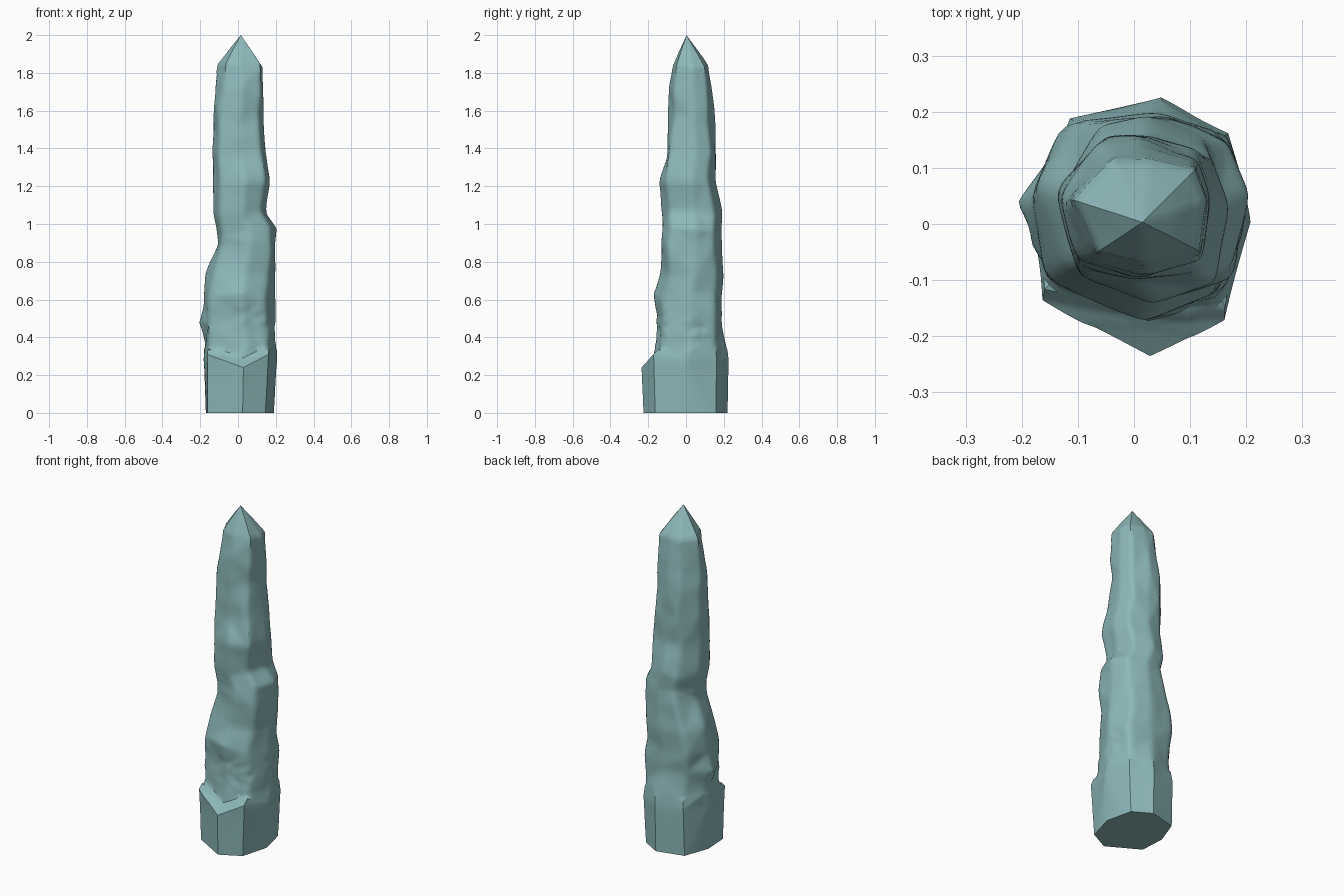
import bpy, bmesh, math, random
from mathutils import Vector, noise

random.seed(11)
if "Cube" in bpy.data.objects:
    bpy.data.objects.remove(bpy.data.objects["Cube"])

# Mineral colour
stone = bpy.data.materials.new("pale teal stone")
stone.use_nodes = True
colour = (0.27, 0.48, 0.49, 1)
stone.diffuse_color = colour
stone.node_tree.nodes["Principled BSDF"].inputs["Base Color"].default_value = colour

# Eight-sided cross-sections at the foot and shoulder, in a unit box
FOOT = [(-.95, -.52), (.08, -1), (.75, -.72), (1, 0),
        (.8, .72), (.2, 1), (-.7, .82), (-1, .15)]
SHOULDER = [(-.65, -.8), (.1, -1), (.9, -.75), (1, .2),
            (.85, .75), (.1, 1), (-.4, .97), (-1, .2)]
SHOULDER_Z = 1.84

# Height, x extents, y extents, unevenness
RINGS = [
    (0, -.17, .19, -.225, .22, 0),
    (.28, -.18, .205, -.235, .225, 0),
    (.36, -.18, .205, -.17, .215, .3),
    (.5, -.21, .2, -.16, .19, .7),
    (.61, -.185, .2, -.175, .19, .7),
    (.75, -.175, .2, -.14, .2, .8),
    (.88, -.108, .2, -.135, .195, .6),
    (.96, -.118, .205, -.13, .19, .6),
    (1.05, -.135, .15, -.13, .195, .6),
    (1.23, -.135, .17, -.145, .16, .4),
    (1.38, -.138, .148, -.103, .16, .8),
    (1.55, -.132, .138, -.098, .157, .8),
    (1.7, -.128, .133, -.095, .14, .6),
    (SHOULDER_Z, -.11, .13, -.068, .117, .3),
]


def fit(values, low, high):
    """Stretch values so that they span low to high."""
    a, b = min(values), max(values)
    return [low + (v - a) * (high - low) / (b - a) for v in values]


def wobble(amount):
    return random.uniform(-amount, amount)


# Shaft from stacked uneven rings
bm = bmesh.new()
rings = []
for z, x0, x1, y0, y1, rough in RINGS:
    pts = []
    for foot, shoulder in zip(FOOT, SHOULDER):
        p = Vector(foot).lerp(Vector(shoulder), z / SHOULDER_Z)
        r = 1 + wobble(.09 * rough)
        t = wobble(.09 * rough)
        pts.append((r * (p.x * math.cos(t) - p.y * math.sin(t)),
                    r * (p.x * math.sin(t) + p.y * math.cos(t))))
    xs = fit([p[0] for p in pts], x0, x1)
    ys = fit([p[1] for p in pts], y0, y1)
    rings.append([bm.verts.new((x, y, z + wobble(.035 * rough)))
                  for x, y in zip(xs, ys)])

# The fractured edge dips to a V at the front
for ring, side, dip in ((rings[1], .31, .24), (rings[2], .36, .29)):
    ring[0].co.z = ring[2].co.z = side
    ring[1].co.z = dip

n = len(FOOT)
for low, high in zip(rings, rings[1:]):
    for i in range(n):
        j = (i + 1) % n
        bm.faces.new((low[i], low[j], high[j], high[i]))

# Pointed cap and flat base
tip = bm.verts.new((.015, .003, 2))
for i in range(n):
    bm.faces.new((rings[-1][i], rings[-1][(i + 1) % n], tip))
bm.faces.new(rings[0][::-1])

# Fine mesh on the sides
bmesh.ops.triangulate(bm, faces=[f for f in bm.faces if len(f.verts) == 4])
walls = [e for e in bm.edges if max(v.co.z for v in e.verts) > .01]
bmesh.ops.subdivide_edges(bm, edges=walls, cuts=7, use_grid_fill=True)

# Soften the worn creases above the foot
worn = [v for v in bm.verts if .34 < v.co.z < 1.8]
for _ in range(3):
    bmesh.ops.smooth_vert(bm, verts=worn, factor=.5,
                          use_axis_x=True, use_axis_y=True, use_axis_z=True)

# Chipping: centre, reach and depth of each broken patch
SCARS = [(Vector((.06, -.15, .43)), .17, .016),
         (Vector((.2, .06, .45)), .11, .02),
         (Vector((-.18, -.05, .45)), .12, .016)]
for v in bm.verts:
    if .03 < v.co.z < 1.95:
        out = Vector((v.co.x, v.co.y, 0)).normalized()
        calm = .2 if v.co.z < .28 else 1
        chip = .005 * noise.noise(v.co * 9)
        for centre, reach, depth in SCARS:
            near = max(0, 1 - (v.co - centre).length / reach)
            chip += near * depth * (noise.noise(v.co * 24) - .2)
        v.co += out * chip * calm
bmesh.ops.recalc_face_normals(bm, faces=bm.faces)

mesh = bpy.data.meshes.new("crystal_shaft")
bm.to_mesh(mesh)
bm.free()
mesh.materials.append(stone)
shaft = bpy.data.objects.new("crystal_shaft", mesh)
bpy.context.collection.objects.link(shaft)
bpy.ops.object.select_all(action="DESELECT")
shaft.select_set(True)
bpy.context.view_layer.objects.active = shaft
bpy.ops.object.shade_smooth_by_angle(angle=math.radians(35))
